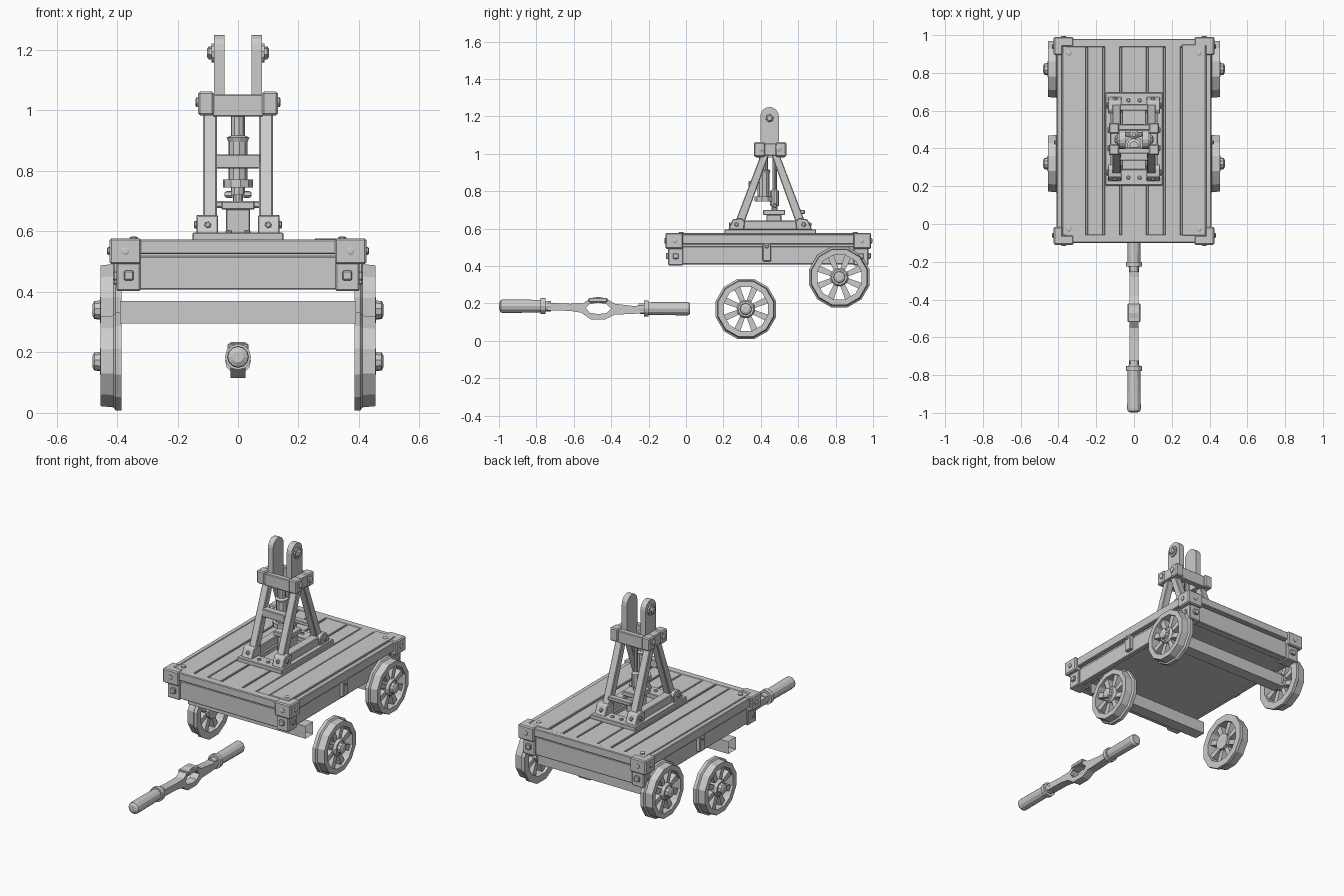
import bpy, bmesh, math, random
from mathutils import Vector

if "Cube" in bpy.data.objects:
    bpy.data.objects.remove(bpy.data.objects["Cube"])
random.seed(4)


def finish(name, bm, bevel=0.0):
    bmesh.ops.recalc_face_normals(bm, faces=bm.faces)
    if bevel:
        bmesh.ops.bevel(bm, geom=bm.edges[:], offset=bevel, segments=1, affect='EDGES')
    me = bpy.data.meshes.new(name)
    bm.to_mesh(me)
    bm.free()
    ob = bpy.data.objects.new(name, me)
    bpy.context.collection.objects.link(ob)
    return ob


def loft(name, rings, bevel=0.0, closed=False, caps=True):
    """Skin a list of equal-length point rings."""
    bm = bmesh.new()
    vs = [[bm.verts.new(p) for p in r] for r in rings]
    n, m = len(vs[0]), len(vs)
    for i in range(m if closed else m - 1):
        a, b = vs[i], vs[(i + 1) % m]
        for j in range(n):
            k = (j + 1) % n
            bm.faces.new((a[j], a[k], b[k], b[j]))
    if caps and not closed:
        bm.faces.new(vs[0])
        bm.faces.new(vs[-1])
    return finish(name, bm, bevel)


def prism(name, pts, x0, x1, bevel=0.0, caps=True):
    """Extrude a (y, z) outline along x."""
    return loft(name, [[(x, y, z) for y, z in pts] for x in (x0, x1)], bevel, caps=caps)


def box(name, x, y, z, bevel=0.004, caps=True):
    (y0, y1), (z0, z1) = sorted(y), sorted(z)
    pts = [(y0, z0), (y1, z0), (y1, z1), (y0, z1)]
    return prism(name, pts, min(x), max(x), bevel, caps)


def turned(name, start, axis, profile, n=12):
    """Lathe: profile of (distance along axis, radius)."""
    o, d = Vector(start), Vector(axis).normalized()
    u = d.orthogonal().normalized()
    w = d.cross(u)
    ang = [2 * math.pi * (i + .5) / n for i in range(n)]
    return loft(name, [[o + d * t + (u * math.cos(a) + w * math.sin(a)) * r for a in ang]
                       for t, r in profile])


def bolt(name, p, axis, r=0.014, h=0.012, n=6):
    return turned(name, p, axis, [(-.01, r), (h * .6, r), (h, r * .6)], n)


def wheel(name, s, cy, cz):
    # flanged twelve-sided rim
    prof = [(.385, .125), (.385, .167), (.405, .167), (.412, .157), (.455, .153), (.455, .122)]
    rings = []
    for i in range(12):
        a = 2 * math.pi * (i + .5) / 12
        rings.append([(s * x, cy + r * math.cos(a), cz + r * math.sin(a)) for x, r in prof])
    loft(name + "_rim", rings, closed=True)
    # tapered spokes
    for i in range(8):
        a = math.pi * (i + .5) / 4
        c, d = math.cos(a), math.sin(a)
        pts = [(cy + r * c - w * d, cz + r * d + w * c)
               for r, w in ((.03, -.012), (.13, -.018), (.13, .018), (.03, .012))]
        prism(name + "_spoke", pts, s * .402, s * .44)
    turned(name + "_hub", (s * .385, cy, cz), (s, 0, 0),
           [(0, .05), (.06, .05), (.072, .042), (.072, .032), (.09, .03), (.096, .018)], 10)


# wheels and open-ended axle tubes
for s in (-1, 1):
    wheel("front_wheel", s, .32, .17)
    wheel("rear_wheel", s, .82, .34)
for y in (.12, .82):
    box("axle_tube", (-.39, .39), (y - .036, y + .036), (.296, .37), 0, caps=False)

# deck body, top rim and planks
CY = .44
box("deck_body", (-.375, .375), (CY - .51, CY + .51), (.415, .55), 0)
for e in (-1, 1):
    box("end_lower_beam", (-.35, .35), (CY + e * .48, CY + e * .525), (.408, .518))
    box("end_upper_rail", (-.36, .36), (CY + e * .495, CY + e * .54), (.525, .573))
    box("side_lower_beam", (e * .36, e * .39), (CY - .49, CY + .49), (.408, .505))
    box("side_upper_rail", (e * .38, e * .41), (CY - .51, CY + .51), (.515, .57))
    box("side_middle_bracket", (e * .38, e * .413), (.41, .455), (.425, .52))
    bolt("bracket_bolt", (e * .413, .432, .505), (e, 0, 0), .012, .01)
xs = [-.382, -.25, -.16, -.07, .07, .16, .25, .382]
for a, b in zip(xs, xs[1:]):
    box("plank", (a + .003, b - .003), (CY - .5, CY + .51),
        (.545, .574 + random.uniform(-.004, .004)), .003)

# corner irons and bolts
for s in (-1, 1):
    for e in (-1, 1):
        Y = lambda d: CY + e * d
        box("corner_front_plate", (s * .32, s * .425), (Y(.5), Y(.55)), (.492, .577), .006)
        box("corner_side_plate", (s * .378, s * .425), (Y(.455), Y(.549)), (.492, .577), .006)
        box("corner_post", (s * .322, s * .402), (Y(.455), Y(.535)), (.403, .5), .005)
        box("post_end_bolt", (s * .345, s * .377), (Y(.53), Y(.548)), (.438, .47), .004)
        box("post_side_bolt", (s * .395, s * .413), (Y(.48), Y(.51)), (.438, .468), .004)
        bolt("corner_side_bolt", (s * .425, Y(.5), .535), (s, 0, 0), .014, .008)
        bolt("corner_end_bolt", (s * .372, Y(.55), .535), (0, e, 0), .014, .006)
        bolt("deck_bolt", (s * .345, Y(.465), .575), (0, 0, 1), .015, .008, 8)

# tower foot frame
TY = .45
for e in (-1, 1):
    box("base_cross_plate", (-.15, .15), (TY + e * .16, TY + e * .245), (.57, .596), .003)
    box("base_side_plate", (e * .06, e * .15), (TY - .2, TY + .2), (.57, .595), .003)
    for x in (-.03, .03):
        bolt("base_bolt", (x, TY + e * .205, .596), (0, 0, 1), .011, .008)

for s in (-1, 1):
    prism("foot_rail", [(TY - .19, .593), (TY + .19, .593), (TY + .18, .642), (TY - .18, .642)],
          s * .072, s * .125, .004)
    for e in (-1, 1):
        Y = lambda d: TY + e * d
        prism("foot_block", [(Y(.225), .593), (Y(.14), .593), (Y(.135), .64), (Y(.155), .655),
                             (Y(.2), .65)], s * .066, s * .138, .004)
        bolt("foot_bolt", (s * .138, Y(.18), .622), (s, 0, 0), .013, .008)
        bolt("foot_end_bolt", (s * .1, Y(.213), .622), (0, e, 0), .012, .008)
        # slanted legs
        prism("tower_leg", [(Y(.185), .64), (Y(.135), .64), (Y(.005), 1.0), (Y(.048), 1.0)],
              s * .07, s * .115, .004)
        box("head_block", (s * .08, s * .132), (Y(.028), Y(.086)), (.984, 1.062), .006)
        bolt("head_side_bolt", (s * .132, Y(.047), 1.027), (s, 0, 0), .017, .009)
    box("head_side_beam", (s * .078, s * .126), (TY - .07, TY + .07), (.99, 1.056))
    # upright lug with rounded top
    arc = [(TY - .003 + .05 * math.cos(a), 1.2 + .05 * math.sin(a))
           for a in [math.pi * i / 8 for i in range(9)]]
    prism("upright_lug", [(TY - .053, .98)] + [(TY + .047, .98)] + arc, s * .045, s * .079)
    turned("lug_washer", (s * .075, TY - .003, 1.19), (s, 0, 0), [(0, .032), (.012, .032)], 10)
    bolt("lug_nut", (s * .087, TY - .003, 1.19), (s, 0, 0), .022, .016)

# tower cross pieces
for e in (-1, 1):
    box("head_cross_plate", (-.085, .085), (TY + e * .045, TY + e * .078), (.98, 1.053))
box("front_crossbar", (-.075, .075), (.335, .38), (.808, .855))
box("rear_crossbar", (-.075, .075), (.6, .635), (.678, .7))

# pump cylinders and pedestal
turned("main_piston", (0, .415, .745), (0, 0, 1),
       [(0, .05), (.026, .05), (.026, .032), (.15, .032), (.165, .038), (.172, .024), (.28, .024)], 10)
turned("rear_piston", (0, .474, .69), (0, 0, 1),
       [(0, .016), (.03, .016), (.03, .024), (.11, .024), (.12, .012), (.3, .012)], 10)
for s in (-1, 1):
    bolt("piston_bolt", (s * .028, .474, .722), (s, 0, 0), .012, .016)
box("pedestal_top", (-.055, .055), (.412, .53), (.672, .7))
box("pedestal_column", (-.04, .04), (.43, .51), (.57, .675))

# pump handle: flat bar split around an eye
A = [(-.74, .165), (-.62, .162), (-.53, .168)]
upper = [(-.74, .203), (-.62, .198), (-.55, .2), (-.51, .228), (-.47, .235), (-.43, .228),
         (-.38, .198), (-.28, .186), (-.2, .192), (-.2, .172), (-.28, .166), (-.4, .172),
         (-.425, .196), (-.47, .204), (-.515, .196), (-.535, .175), (-.62, .178), (-.74, .184)]
lower = [(-.74, .184), (-.62, .178), (-.535, .175), (-.515, .15), (-.47, .143), (-.425, .148),
         (-.4, .172), (-.28, .166), (-.2, .172), (-.2, .152), (-.28, .144), (-.38, .14),
         (-.43, .115), (-.51, .115), (-.56, .15), (-.62, .16), (-.74, .163)]
prism("handle_bar_upper", upper, -.025, .025)
prism("handle_bar_lower", lower, -.025, .025)
box("handle_eye_cheek", (-.034, .034), (-.52, -.42), (.206, .23))

# turned grips
grip = [(0, .027), (.03, .028), (.03, .043), (.055, .043), (.055, .034), (.255, .036),
        (.268, .034), (.277, .018)]
turned("front_grip", (0, -.722, .185), (0, -1, 0), grip, 12)
grip = [(0, .027), (.03, .028), (.03, .043), (.055, .043), (.055, .034), (.265, .036), (.277, .028)]
turned("rear_grip", (0, -.255, .172), (0, 1, 0), grip, 12)
